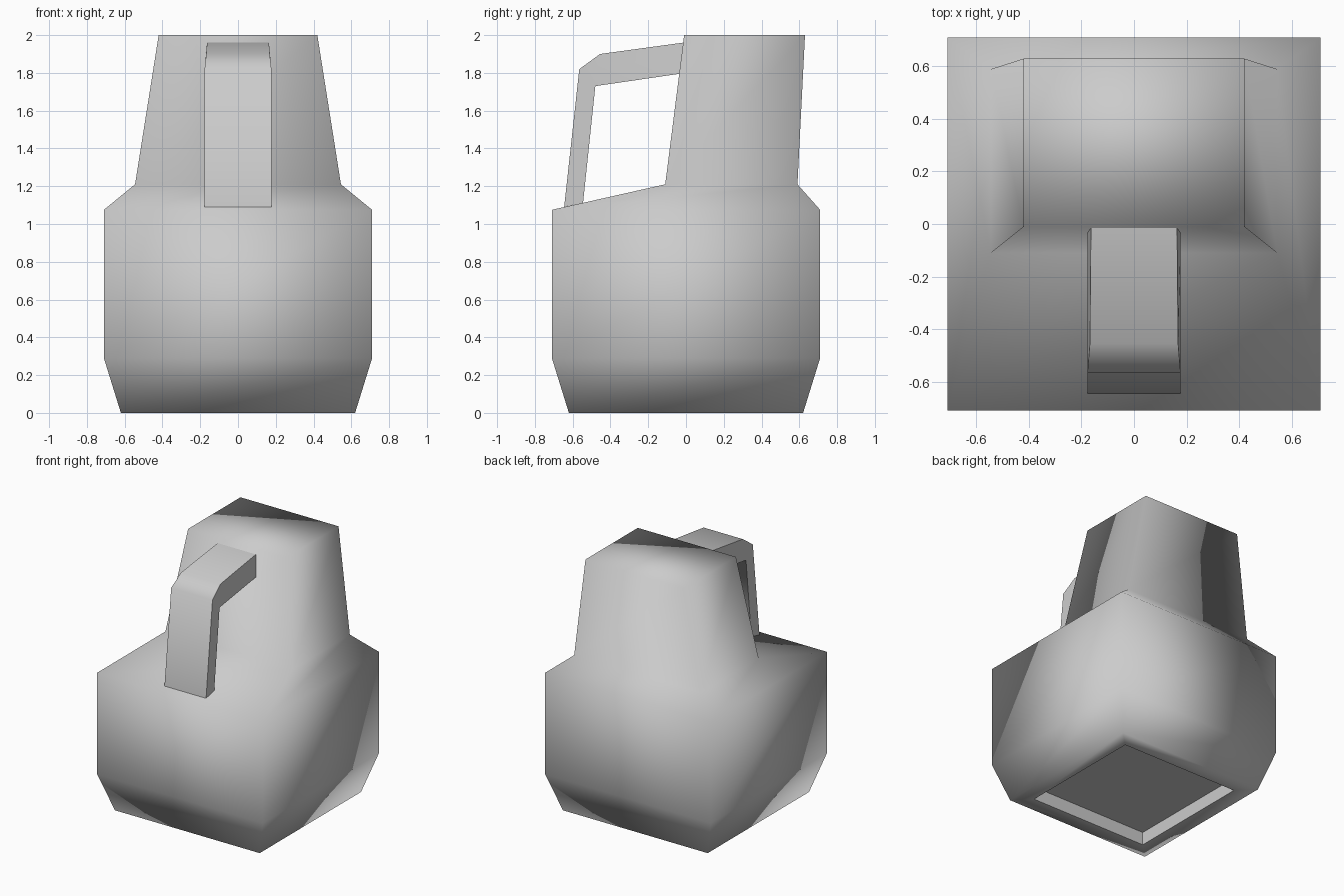
import bpy
import bmesh

if "Cube" in bpy.data.objects:
    bpy.data.objects.remove(bpy.data.objects["Cube"])


def finish(bm, name, sharp_test):
    """Smooth-shaded object whose chosen edges stay hard."""
    bmesh.ops.recalc_face_normals(bm, faces=bm.faces)
    for f in bm.faces:
        f.smooth = True
    for e in bm.edges:
        e.smooth = not sharp_test(e)
    me = bpy.data.meshes.new(name)
    bm.to_mesh(me)
    bm.free()
    ob = bpy.data.objects.new(name, me)
    bpy.context.collection.objects.link(ob)
    return ob


def bridge(bm, rings, closed=True):
    """Join neighbouring four-point rings with quads."""
    for a, b in zip(rings, rings[1:]):
        for i in range(4):
            j = (i + 1) % 4
            bm.faces.new((a[i], a[j], b[j], b[i]))


# Body: rectangular sections (half width, y front, y back, z),
# from the recessed underside up to the top of the neck
sections = [
    (0.50, -0.50, 0.50, 0.10),
    (0.50, -0.50, 0.50, 0.00),
    (0.62, -0.62, 0.62, 0.00),
    (0.71, -0.71, 0.71, 0.29),
    (0.71, -0.71, 0.71, 1.075),
    (0.545, -0.11, 0.59, 1.21),
    (0.42, -0.01, 0.63, 2.00),
]
bm = bmesh.new()
rings = [[bm.verts.new(p) for p in ((-w, f, z), (w, f, z), (w, b, z), (-w, b, z))]
         for w, f, b, z in sections]
bridge(bm, rings)
bm.faces.new(rings[0])
bm.faces.new(rings[-1])
recess = set(rings[0] + rings[1])
finish(bm, "bottle_body", lambda e: all(v in recess for v in e.verts))

# Handle: strap from shoulder to neck
# (outer half width, outer y, outer z, inner y, inner z)
stations = [
    (0.178, -0.645, 1.09, -0.545, 1.112),
    (0.177, -0.565, 1.82, -0.48, 1.73),
    (0.168, -0.455, 1.90, -0.48, 1.73),
    (0.164, -0.015, 1.96, -0.036, 1.795),
]
bm = bmesh.new()
rings = [[bm.verts.new(p) for p in ((-w, oy, oz), (w, oy, oz), (0.178, iy, iz), (-0.178, iy, iz))]
         for w, oy, oz, iy, iz in stations]
bridge(bm, rings)
bmesh.ops.remove_doubles(bm, verts=bm.verts, dist=0.0005)
finish(bm, "handle", lambda e: e.calc_face_angle(3.0) > 1.4)
